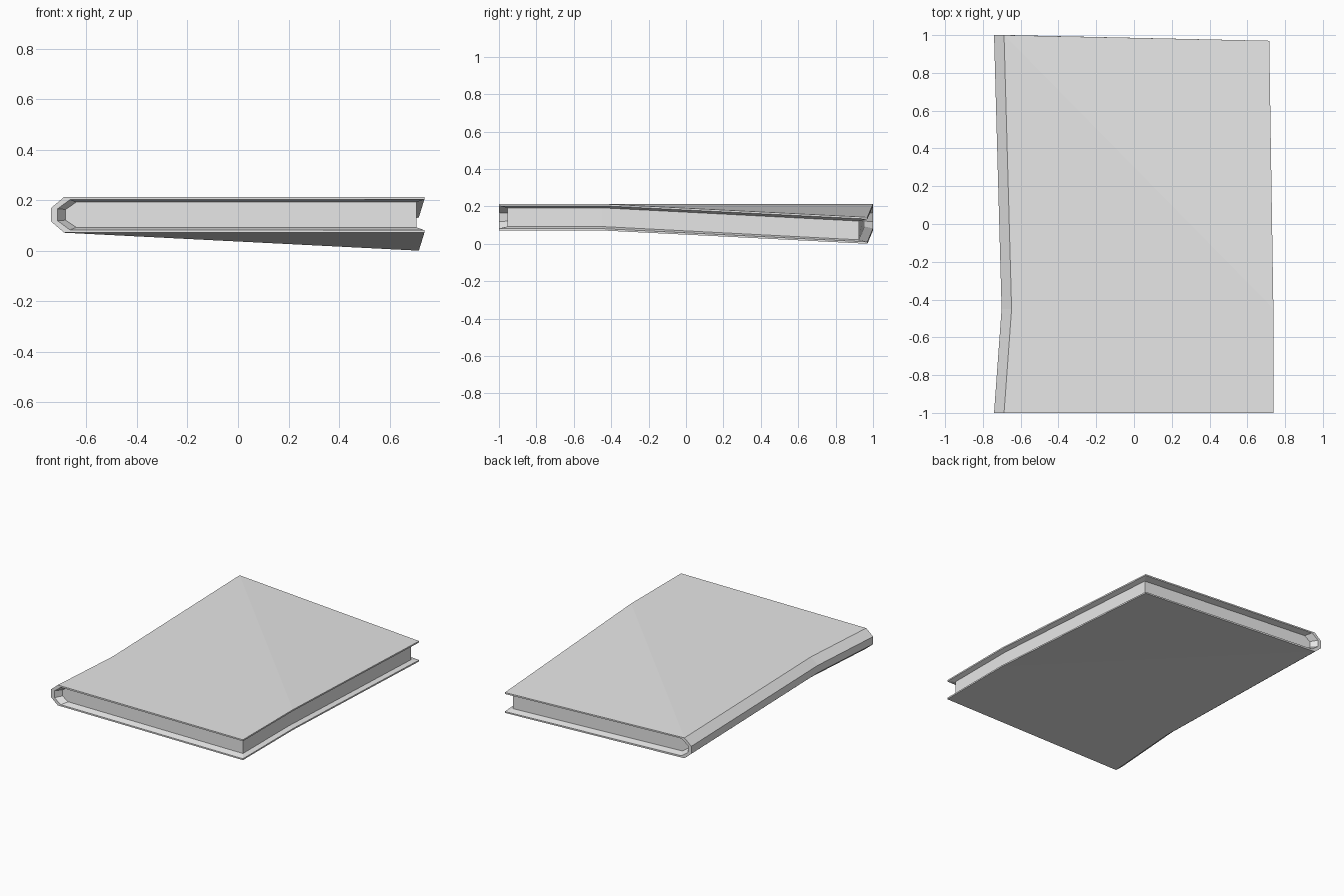
import bpy
import bmesh

if "Cube" in bpy.data.objects:
    bpy.data.objects.remove(bpy.data.objects["Cube"], do_unlink=True)

# Single plain colour
grey = bpy.data.materials.new("light_grey")
grey.use_nodes = True
COLOUR = (0.8, 0.8, 0.8, 1)
grey.diffuse_color = COLOUR
grey.node_tree.nodes["Principled BSDF"].inputs["Base Color"].default_value = COLOUR

MID_Z = 0.142       # centre height of the closed book
KINK_Y = -0.45      # where the bend begins
DROP = 0.071        # how far the back fore edge sags

# Half profiles (x, height above centre) from fore edge round to spine, and end y
LAYERS = {
    "outer": ([(0.738, 0.071), (-0.688, 0.071), (-0.741, 0.026)], 1.0),
    "rim": ([(0.738, 0.061), (-0.665, 0.060), (-0.714, 0.024)], 1.0),
    "core": ([(0.707, 0.050), (-0.640, 0.050), (-0.683, 0.021)], 0.955),
}


def section(half, end, station):
    """Mirror a half profile top to bottom and bend it at one of three stations."""
    ring = half + [(x, -z) for x, z in reversed(half)]
    points = []
    for x, z in ring:
        y = (-end, KINK_Y, end)[station]
        z += MID_Z
        if station == 1 and x < 0:
            x += 0.04           # spine pressed inward
        if station == 2 and x > 0:
            x, y, z = x - 0.022, y - 0.03, z - DROP
        points.append((x, y, z))
    return points


def build(name, part):
    bm = bmesh.new()
    grid = {layer: [[bm.verts.new(p) for p in section(half, end, s)] for s in range(3)]
            for layer, (half, end) in LAYERS.items()}
    owner = {}

    def face(label, *verts):
        owner[bm.faces.new(verts)] = label

    # Outside of the boards and spine; the boards fold along a diagonal
    skin = grid["outer"]
    for s in range(2):
        for p in range(5):
            a, b, c, d = skin[s][p], skin[s][p + 1], skin[s + 1][p + 1], skin[s + 1][p]
            if s == 1 and p == 0:
                face("cover", a, b, c)
                face("cover", a, c, d)
            elif s == 1 and p == 4:
                face("cover", a, b, d)
                face("cover", b, c, d)
            else:
                face("cover", a, b, c, d)

    # Board edges, then the sloping walls down to the pages
    for near, far in (("outer", "rim"), ("rim", "core")):
        n, f = grid[near], grid[far]
        for s in (0, 2):
            for p in range(5):
                face("cover", n[s][p], n[s][p + 1], f[s][p + 1], f[s][p])
        for p in (0, 5):
            for s in range(2):
                face("cover", n[s][p], n[s + 1][p], f[s + 1][p], f[s][p])

    # Visible page edges on three sides
    core = grid["core"]
    face("pages", *core[0])
    face("pages", *core[2])
    for s in range(2):
        face("pages", core[s][0], core[s + 1][0], core[s + 1][5], core[s][5])

    # Orient the closed shell, then keep only this part
    bmesh.ops.recalc_face_normals(bm, faces=bm.faces[:])
    unwanted = [f for f, label in owner.items() if label != part]
    bmesh.ops.delete(bm, geom=unwanted, context="FACES")

    mesh = bpy.data.meshes.new(name)
    bm.to_mesh(mesh)
    bm.free()
    mesh.materials.append(grey)
    obj = bpy.data.objects.new(name, mesh)
    bpy.context.collection.objects.link(obj)


build("book_cover", "cover")
build("page_block", "pages")
